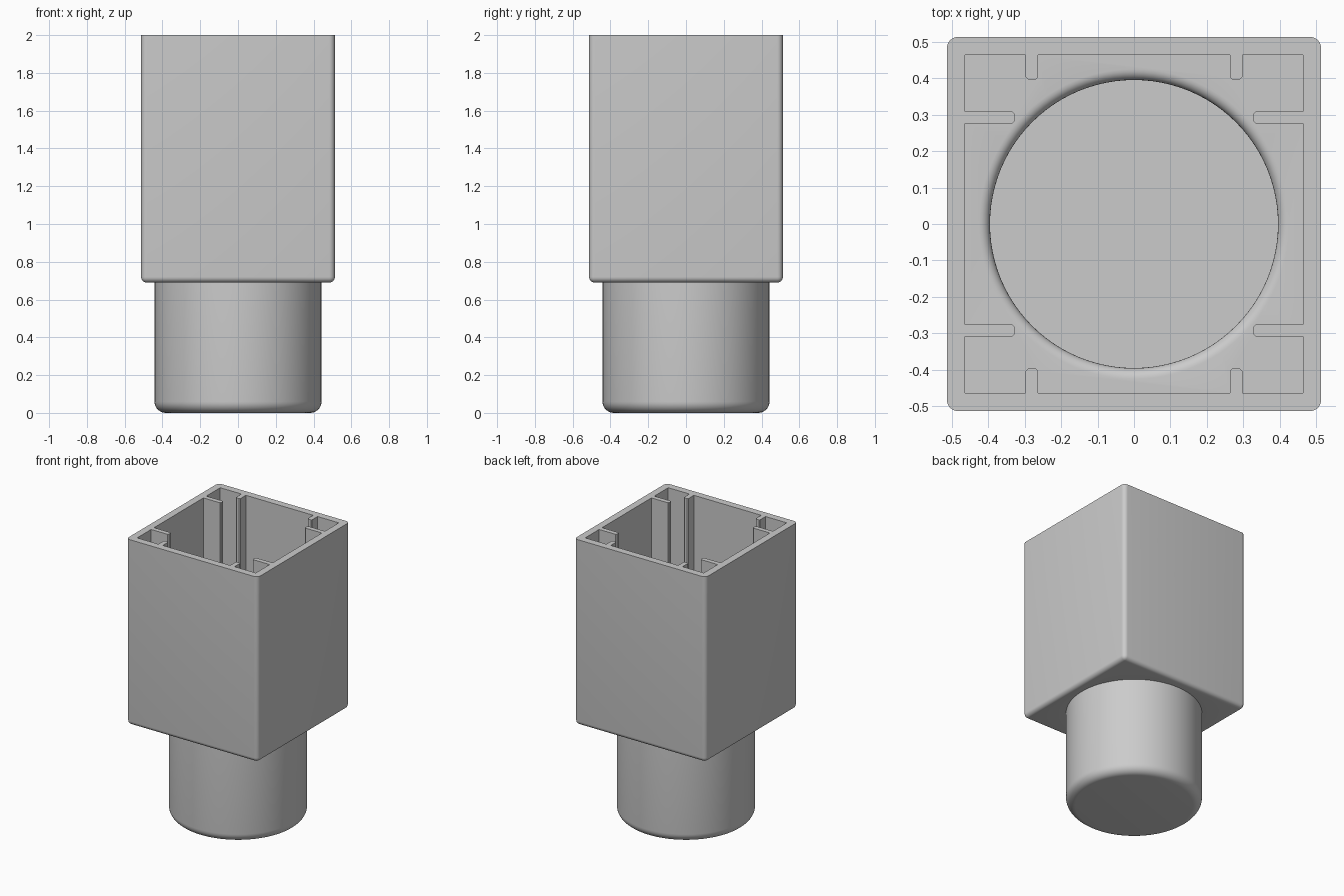
import bpy, bmesh, math

if "Cube" in bpy.data.objects:
    bpy.data.objects.remove(bpy.data.objects["Cube"])

HALF = 0.513       # outer half width of the square housing
INNER = 0.463      # inner half width
Z_BASE, Z_FLOOR, Z_TOP = 0.69, 0.74, 2.0
SEGMENTS = 96

grey = bpy.data.materials.new("light grey")
grey.diffuse_color = (0.6, 0.6, 0.6, 1)
grey.use_nodes = True
grey.node_tree.nodes["Principled BSDF"].inputs["Base Color"].default_value = grey.diffuse_color


def make_object(name, bm):
    bmesh.ops.recalc_face_normals(bm, faces=bm.faces[:])
    mesh = bpy.data.meshes.new(name)
    bm.to_mesh(mesh)
    bm.free()
    mesh.materials.append(grey)
    obj = bpy.data.objects.new(name, mesh)
    bpy.context.collection.objects.link(obj)
    return obj


def extrude_profile(name, points, z0, z1):
    bm = bmesh.new()
    face = bm.faces.new([bm.verts.new((x, y, z0)) for x, y in points])
    top = bmesh.ops.extrude_face_region(bm, geom=[face])["geom"]
    verts = [v for v in top if isinstance(v, bmesh.types.BMVert)]
    bmesh.ops.translate(bm, vec=(0, 0, z1 - z0), verts=verts)
    return make_object(name, bm)


def lathe(name, profile):
    """Closed solid of revolution from (radius, z) points, capped at both ends."""
    bm = bmesh.new()
    rings = []
    for r, z in profile:
        rings.append([bm.verts.new((r * math.cos(a), r * math.sin(a), z))
                      for a in (2 * math.pi * i / SEGMENTS for i in range(SEGMENTS))])
    for low, high in zip(rings, rings[1:]):
        for i in range(SEGMENTS):
            j = (i + 1) % SEGMENTS
            bm.faces.new((low[i], low[j], high[j], high[i]))
    bm.faces.new(rings[0])
    bm.faces.new(rings[-1])
    return make_object(name, bm)


def arc(cx, cz, r, start, end, steps=8):
    angles = [math.radians(start + (end - start) * i / steps) for i in range(steps + 1)]
    return [(cx + r * math.cos(a), cz + r * math.sin(a)) for a in angles]


def boolean(target, cutter, operation):
    mod = target.modifiers.new(operation.lower(), 'BOOLEAN')
    mod.operation, mod.solver, mod.object = operation, 'EXACT', cutter
    bpy.context.view_layer.objects.active = target
    bpy.ops.object.modifier_apply(modifier=mod.name)
    bpy.data.objects.remove(cutter)


# Square housing, rounded on the upright corners and the lower rim
bm = bmesh.new()
bmesh.ops.create_cube(bm, size=1)
for v in bm.verts:
    v.co = (v.co.x * 2 * HALF, v.co.y * 2 * HALF, Z_TOP if v.co.z > 0 else Z_BASE)
edges = [e for e in bm.edges if min(v.co.z for v in e.verts) < Z_TOP]
bmesh.ops.bevel(bm, geom=edges, offset=0.03, segments=6, profile=0.5, affect='EDGES')
housing = make_object("post_socket", bm)

# Round spigot with a rounded foot
spigot = lathe("spigot", arc(0.382, 0.06, 0.06, -90, 0) + [(0.442, 0.715)])
boolean(housing, spigot, 'UNION')

# Cavity outline for one corner, with half of each neighbouring rib notch
c = 0.006
corner = [(0.328, 0), (0.328, 0.275), (0.328, 0.308)]
rib_x = [(INNER, 0.275), (0.328 + c, 0.275), (0.328, 0.275 + c),
         (0.328, 0.308 - c), (0.328 + c, 0.308), (INNER, 0.308)]
rib_y = [(0.297, INNER), (0.297, 0.397 + c), (0.297 - c, 0.397),
         (0.263 + c, 0.397), (0.263, 0.397 + c), (0.263, INNER)]
corner = rib_x + [(INNER, INNER)] + rib_y
outline = []
for sx, sy in ((1, 1), (-1, 1), (-1, -1), (1, -1)):
    pts = [(sx * x, sy * y) for x, y in corner]
    outline += pts if sx * sy > 0 else pts[::-1]
boolean(housing, extrude_profile("cavity_cutter", outline, Z_FLOOR, Z_TOP + 0.1), 'DIFFERENCE')

# Round bore with a rounded lip at the cavity floor
lip = arc(0.425, Z_FLOOR - 0.03, 0.03, 180, 90, 6)
bore = lathe("bore_cutter", [(0.395, 0.045)] + lip + [(0.425, Z_FLOOR + 0.01)])
boolean(housing, bore, 'DIFFERENCE')

# Smooth shading with crisp edges
bpy.ops.object.select_all(action='DESELECT')
housing.select_set(True)
bpy.context.view_layer.objects.active = housing
bpy.ops.object.shade_smooth_by_angle(angle=math.radians(30))
